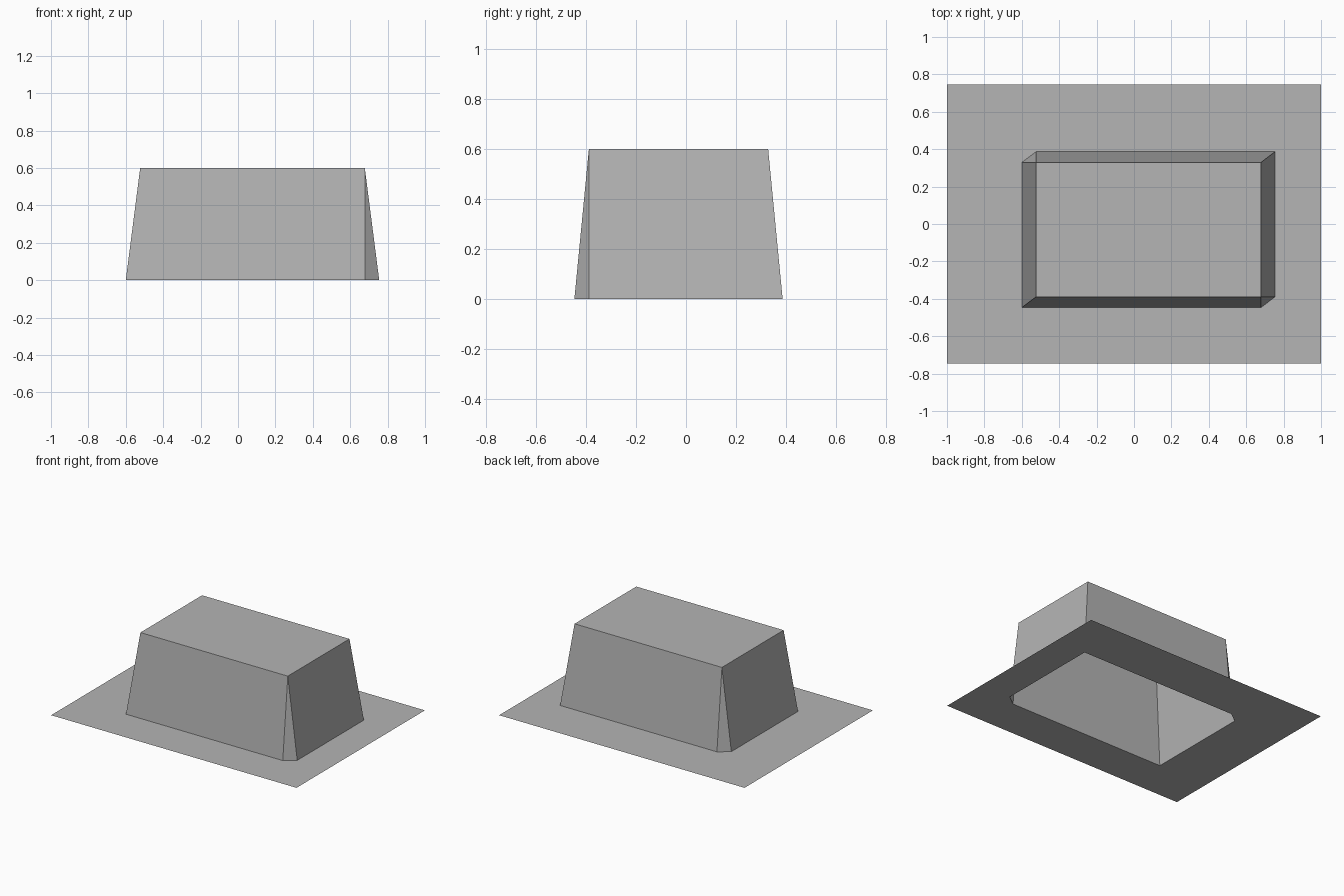
import bpy
import bmesh

cube = bpy.data.objects.get("Cube")
if cube:
    bpy.data.objects.remove(cube, do_unlink=True)

grey = bpy.data.materials.new("plain_grey")
grey.use_nodes = True
colour = (0.46, 0.46, 0.46, 1.0)
grey.diffuse_color = colour
grey.node_tree.nodes["Principled BSDF"].inputs["Base Color"].default_value = colour

HEIGHT = 0.6
FLARE_X, FLARE_Y = 0.077, 0.058   # outward lean of the walls


def rectangle(left, right, front, back, z):
    return [(left, front, z), (right, front, z), (right, back, z), (left, back, z)]


def skirt(name, corners, foot, outward=False, cap=False):
    """Join four corners to the six-sided foot outline with one open band."""
    bm = bmesh.new()
    a, b, c, d = top = [bm.verts.new(p) for p in corners]
    h = [bm.verts.new(p) for p in foot]
    band = [(a, b, h[1], h[0]), (b, h[2], h[1]), (b, c, h[3], h[2]),
            (c, d, h[4], h[3]), (d, h[5], h[4]), (d, a, h[0], h[5])]
    for face in band:
        bm.faces.new(face[::-1] if outward else face)
    if cap:
        bm.faces.new(top)
    mesh = bpy.data.meshes.new(name)
    bm.to_mesh(mesh)
    bm.free()
    mesh.materials.append(grey)
    obj = bpy.data.objects.new(name, mesh)
    bpy.context.collection.objects.link(obj)
    return obj


# Foot outline: square at two opposite corners, cut off at the other two
lid = rectangle(-0.523, 0.678, -0.389, 0.329, HEIGHT)
(x0, y0, _), (x1, y1, _) = lid[0], lid[2]
foot = [(x0 - FLARE_X, y0 - FLARE_Y, 0), (x1, y0 - FLARE_Y, 0),
        (x1 + FLARE_X, y0, 0), (x1 + FLARE_X, y1 + FLARE_Y, 0),
        (x0, y1 + FLARE_Y, 0), (x0 - FLARE_X, y1, 0)]

# Hollow raised box, open underneath
skirt("raised_box", lid, foot, outward=True, cap=True)

# Flat sheet around the opening
skirt("base_sheet", rectangle(-1, 1, -0.747, 0.747, 0), foot)
